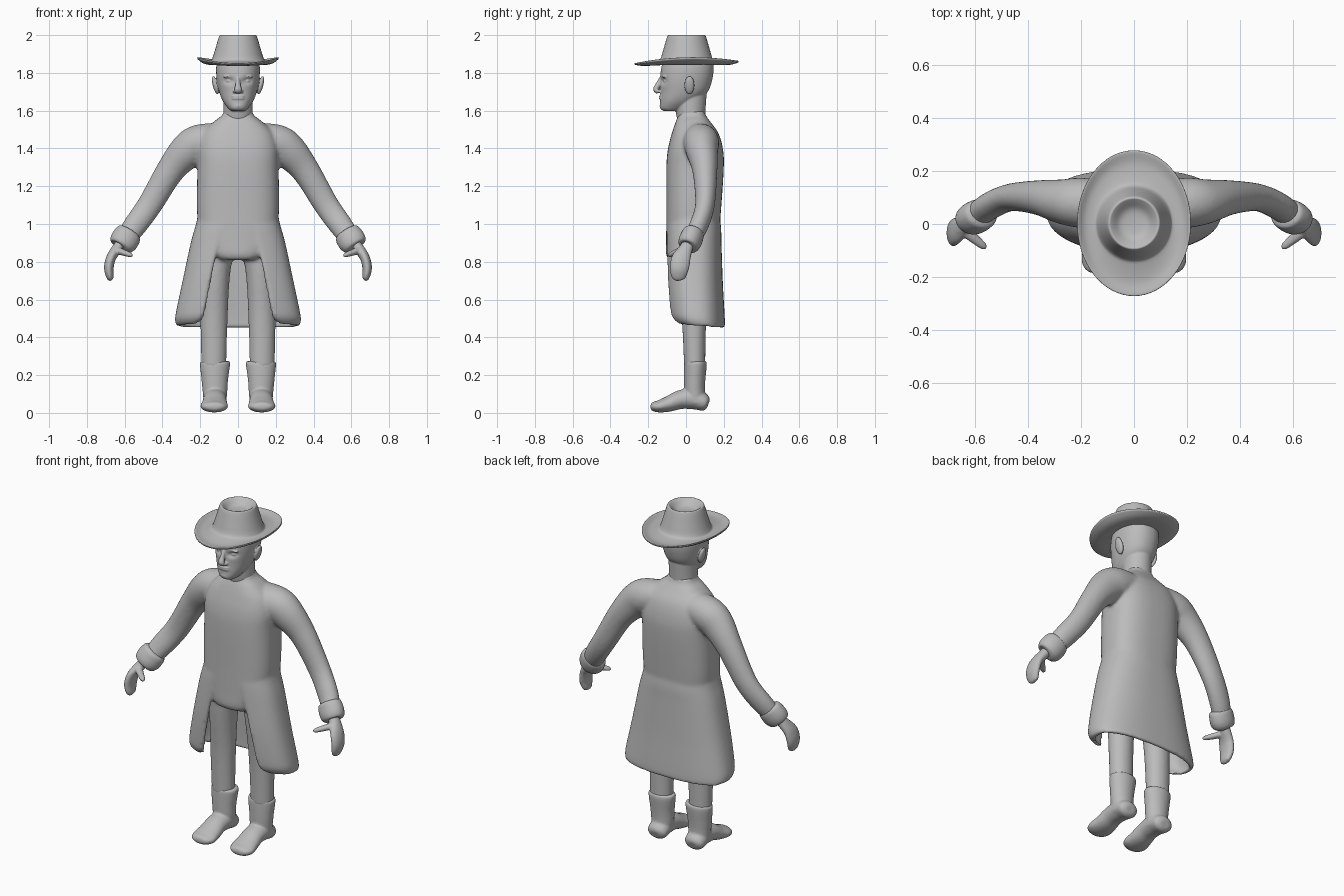
import bpy, bmesh
from math import sin, cos, acos, pi, exp, copysign
from mathutils import Vector, Matrix

cube = bpy.data.objects.get("Cube")
if cube:
    bpy.data.objects.remove(cube)

clay = bpy.data.materials.new("plain grey")
clay.use_nodes = True
GREY = (0.5, 0.5, 0.5, 1)
clay.diffuse_color = GREY
clay.node_tree.nodes["Principled BSDF"].inputs["Base Color"].default_value = GREY


def spline(keys, steps=6):
    """Catmull-Rom interpolation of equal-length tuples."""
    out = []
    for i in range(len(keys) - 1):
        four = [keys[max(i - 1, 0)], keys[i], keys[i + 1], keys[min(i + 2, len(keys) - 1)]]
        for k in range(steps):
            t = k / steps
            out.append([0.5 * (2 * b + (c - a) * t + (2 * a - 5 * b + 4 * c - d) * t * t
                               + (3 * b - a - 3 * c + d) * t ** 3) for a, b, c, d in zip(*four)])
    return out + [list(keys[-1])]


def loft(bm, rings):
    """Closed skin through rings of points, capped at both ends."""
    rows = [[bm.verts.new(p) for p in ring] for ring in rings]
    n = len(rows[0])
    for a, b in zip(rows, rows[1:]):
        for i in range(n):
            j = (i + 1) % n
            bm.faces.new((a[i], a[j], b[j], b[i]))
    bm.faces.new(rows[0][::-1])
    bm.faces.new(rows[-1])
    return [v for row in rows for v in row]


def tube(bm, keys, ref=(0, 1, 0), side=1, n=24):
    """Limb along (x, y, z, radius along ref, other radius)."""
    path = spline(keys)
    rings = []
    for i, (x, y, z, ra, rb) in enumerate(path):
        d = Vector(path[min(i + 1, len(path) - 1)][:3]) - Vector(path[max(i - 1, 0)][:3])
        d.normalize()
        u = Vector(ref)
        u = (u - d * u.dot(d)).normalized()
        w = d.cross(u)
        ring = []
        for k in range(n):
            t = 2 * pi * k / n
            p = Vector((x, y, z)) + u * max(ra, .002) * cos(t) + w * max(rb, .002) * sin(t)
            ring.append((p.x * side, p.y, p.z))
        rings.append(ring)
    return loft(bm, rings)


def section(w, front, back, t, p):
    """Point on a squarish oval."""
    c, s = cos(t), sin(t)
    return (w * copysign(abs(c) ** p, c),
            (front + back) / 2 + (back - front) / 2 * copysign(abs(s) ** p, s))


def column(bm, keys, p=1.0, n=48):
    """Upright form through (z, half width, front y, back y)."""
    return loft(bm, [[(*section(w, f, b, 2 * pi * k / n, p), z) for k in range(n)]
                     for z, w, f, b in spline(keys)])


def blob(bm, centre, radii, tilt=0):
    m = Matrix.Translation(centre) @ Matrix.Rotation(tilt, 4, 'Y') @ Matrix.Diagonal((*radii, 1))
    bmesh.ops.create_uvsphere(bm, u_segments=20, v_segments=12, radius=1, matrix=m)


def finish(bm, name, voxel=0, smooth=0):
    bmesh.ops.recalc_face_normals(bm, faces=bm.faces)
    for f in bm.faces:
        f.smooth = True
    me = bpy.data.meshes.new(name)
    bm.to_mesh(me)
    bm.free()
    me.materials.append(clay)
    ob = bpy.data.objects.new(name, me)
    bpy.context.scene.collection.objects.link(ob)
    if voxel:
        r = ob.modifiers.new("fuse", 'REMESH')
        r.mode, r.voxel_size, r.use_smooth_shade = 'VOXEL', voxel, True
        s = ob.modifiers.new("soften", 'SMOOTH')
        s.factor, s.iterations = 0.5, smooth
    return ob


# Coat, sleeves and trousers, fused into one soft body
bm = bmesh.new()
column(bm, [(.81, .11, -.09, .12), (.84, .15, -.105, .14), (.92, .2, -.105, .17),
            (1.07, .217, -.104, .185), (1.3, .215, -.104, .2), (1.4, .215, -.095, .195),
            (1.48, .19, -.075, .172), (1.54, .13, -.055, .13), (1.575, .085, -.04, .105),
            (1.6, .075, -.035, .1)], p=.76)
for s in (1, -1):
    tube(bm, [(.08, .07, 1.455, .09, .08), (.2, .08, 1.43, .095, .098), (.27, .085, 1.385, .085, .095),
              (.36, .1, 1.28, .066, .075), (.468, .1, 1.1, .052, .066),
              (.55, .065, .985, .05, .062), (.605, .02, .905, .045, .05)], side=s)
    tube(bm, [(.1, .04, .95, .1, .1), (.117, .035, .75, .085, .077),
              (.127, .042, .5, .065, .072), (.128, .046, .24, .056, .066)], side=s)

# Open coat skirt: a thick sheet that parts at the front
rings = []
for z, w, f, b, gap in spline([(1.1, .2, -.09, .17, .085), (1.0, .222, -.104, .185, .09),
                               (.9, .25, -.108, .188, .105), (.7, .293, -.11, .195, .15),
                               (.54, .327, -.1, .204, .182), (.49, .333, -.088, .206, .2),
                               (.462, .325, -.06, .205, .235)]):
    start = acos((gap / w) ** (1 / .8))
    n = 60
    turns = [-start + (pi + 2 * start) * k / n for k in range(n + 1)]
    thick = .024
    ring = [section(w, f, b, t, .8) for t in turns]
    ring += [section(w - thick, f + thick, b - thick, t, .8) for t in reversed(turns)]
    rings.append([(x, y, z - .08 * (y - .05)) for x, y in ring])
loft(bm, rings)
finish(bm, "coat_and_trousers", .0095, 6)

# Cuffs, hands and boots on both sides
for s, label in ((1, "left"), (-1, "right")):
    bm = bmesh.new()
    tube(bm, [(.568, .043, .962, .035, .04), (.574, .04, .953, .056, .067), (.592, .03, .927, .061, .075),
              (.61, .018, .9, .06, .073), (.622, .01, .88, .05, .06), (.625, .008, .876, .02, .03)], side=s)
    finish(bm, label + "_cuff", .006, 4)

    bm = bmesh.new()
    tube(bm, [(.6, .02, .92, .03, .028), (.64, .0, .87, .036, .028), (.672, -.025, .82, .05, .026),
              (.684, -.035, .765, .05, .025), (.677, -.04, .715, .036, .018),
              (.673, -.04, .7, .01, .006)], side=s)
    tube(bm, [(.655, -.01, .865, .026, .02), (.61, -.05, .85, .02, .017),
              (.57, -.083, .836, .014, .012), (.558, -.091, .832, .004, .004)], side=s)
    finish(bm, label + "_hand", .005, 4)

    bm = bmesh.new()
    tube(bm, [(.122, .05, .273, .056, .077), (.122, .05, .255, .06, .08), (.123, .046, .18, .057, .071),
              (.122, .045, .12, .055, .066), (.122, .05, .05, .055, .06)], side=s)
    tube(bm, [(.122, .118, .045, .03, .025), (.122, .1, .052, .058, .044), (.122, .04, .075, .062, .056),
              (.123, -.03, .07, .062, .05), (.124, -.09, .048, .068, .042), (.126, -.14, .035, .073, .033),
              (.126, -.175, .033, .055, .024), (.126, -.188, .033, .025, .012)], ref=(1, 0, 0), side=s)
    finish(bm, label + "_boot", .0065, 4)

# Head with neck, sockets, eyes, nose, lips and ears
bm = bmesh.new()
column(bm, [(1.53, .078, -.04, .1), (1.6, .078, -.055, .103), (1.7, .078, -.06, .11)])
skull = column(bm, [(1.598, .035, -.115, -.04), (1.612, .052, -.136, .0), (1.65, .08, -.137, .06),
                    (1.7, .1, -.135, .115), (1.76, .112, -.137, .138), (1.82, .116, -.132, .146),
                    (1.875, .11, -.118, .14)], p=.92)
for v in skull:
    if v.co.y < 0:
        socket = ((abs(v.co.x) - .047) / .024) ** 2 + ((v.co.z - 1.757) / .015) ** 2
        v.co.y += .017 * exp(-socket)
tube(bm, [(0, -.128, 1.775, .012, .01), (0, -.146, 1.74, .014, .013), (0, -.16, 1.712, .014, .02),
          (0, -.146, 1.697, .01, .018)], ref=(0, 1, 0))
for z in (1.676, 1.664):
    blob(bm, (0, -.132, z), (.034, .011, .006))
blob(bm, (0, -.122, 1.625), (.03, .018, .016))
for s in (1, -1):
    blob(bm, (.047 * s, -.108, 1.757), (.017, .012, .008))
    blob(bm, (.05 * s, -.115, 1.781), (.03, .012, .007), .1 * s)
    blob(bm, (.12 * s, .018, 1.735), (.014, .027, .05), .25 * s)
    blob(bm, (.018 * s, -.14, 1.702), (.01, .013, .009))
finish(bm, "head", .0042, 3)

# Hat: dented crown and an oval brim lifted at the sides
bm = bmesh.new()
rings = []
for rx, ry, z, lift in spline([(.002, .002, 1.962, 0), (.05, .05, 1.967, 0), (.08, .083, 1.992, 0),
                               (.094, .096, 2.0, 0), (.103, .105, 1.985, 0), (.122, .124, 1.92, 0),
                               (.138, .14, 1.872, 0), (.15, .165, 1.859, 0), (.185, .225, 1.851, .012),
                               (.212, .27, 1.858, .024), (.215, .275, 1.853, .024),
                               (.21, .268, 1.847, .022), (.18, .22, 1.839, .01),
                               (.13, .14, 1.842, 0), (.002, .002, 1.85, 0)], 4):
    ring = []
    for k in range(64):
        t = 2 * pi * k / 64
        ring.append((rx * cos(t), .003 + ry * sin(t), z + lift * cos(t) ** 2 + .25 * lift * sin(t)))
    rings.append(ring)
loft(bm, rings)
finish(bm, "hat")
